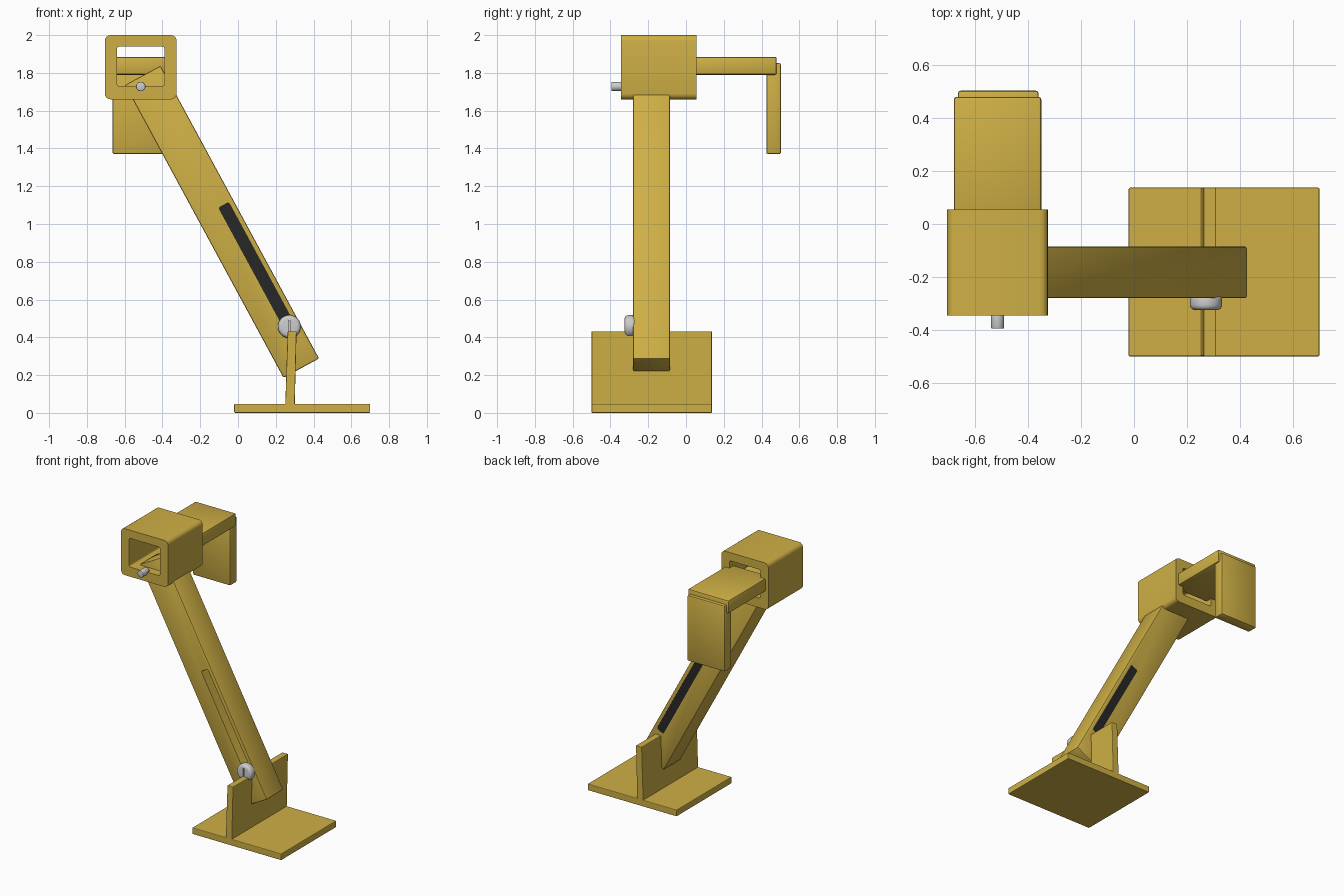
import bpy, bmesh, math
from mathutils import Vector

if "Cube" in bpy.data.objects:
    bpy.data.objects.remove(bpy.data.objects["Cube"])


def material(name, rgb):
    m = bpy.data.materials.new(name)
    m.diffuse_color = (*rgb, 1)
    m.use_nodes = True
    m.node_tree.nodes["Principled BSDF"].inputs["Base Color"].default_value = m.diffuse_color
    return m


gold = material("gold", (0.62, 0.43, 0.06))
dark = material("dark", (0.02, 0.02, 0.02))


def prism(name, pts, y0, y1, mat=None, bevel=0.0, corner=0.0):
    """Extrude an (x, z) outline along y; optionally round its corners, then its edges."""
    bm = bmesh.new()
    face = bm.faces.new([bm.verts.new((x, y0, z)) for x, z in pts])
    ext = bmesh.ops.extrude_face_region(bm, geom=[face])
    verts = [g for g in ext["geom"] if isinstance(g, bmesh.types.BMVert)]
    bmesh.ops.translate(bm, verts=verts, vec=(0, y1 - y0, 0))
    bmesh.ops.recalc_face_normals(bm, faces=bm.faces[:])
    if corner:
        along = [e for e in bm.edges if abs(e.verts[0].co.y - e.verts[1].co.y) > 1e-5]
        bmesh.ops.bevel(bm, geom=along, offset=corner, segments=4, profile=0.5, affect='EDGES')
    if bevel:
        bmesh.ops.bevel(bm, geom=bm.edges[:], offset=bevel, segments=2, profile=0.5, affect='EDGES')
    me = bpy.data.meshes.new(name)
    bm.to_mesh(me)
    bm.free()
    ob = bpy.data.objects.new(name, me)
    bpy.context.collection.objects.link(ob)
    if mat:
        me.materials.append(mat)
    return ob


def rect(x0, x1, z0, z1):
    return [(x0, z0), (x1, z0), (x1, z1), (x0, z1)]


def select(ob):
    bpy.ops.object.select_all(action='DESELECT')
    ob.select_set(True)
    bpy.context.view_layer.objects.active = ob


def cut(ob, cutter):
    mod = ob.modifiers.new("cut", 'BOOLEAN')
    mod.operation, mod.solver, mod.object = 'DIFFERENCE', 'EXACT', cutter
    select(ob)
    bpy.ops.object.modifier_apply(modifier=mod.name)
    bpy.data.objects.remove(cutter)


def smooth(ob):
    select(ob)
    bpy.ops.object.shade_smooth_by_angle(angle=math.radians(35))


def cylinder(name, x, z, r, y0, y1, bevel, segments):
    bpy.ops.mesh.primitive_cylinder_add(vertices=32, radius=r, depth=y1 - y0,
                                        location=(x, (y0 + y1) / 2, z),
                                        rotation=(math.pi / 2, 0, 0))
    ob = bpy.context.object
    ob.name = name
    mod = ob.modifiers.new("bevel", 'BEVEL')
    mod.width, mod.segments = bevel, segments
    bpy.ops.object.modifier_apply(modifier=mod.name)
    return ob


# Foot: flat plate and slightly leaning fin
prism("base_plate", rect(-0.02, 0.70, 0, 0.048), -0.5, 0.137, gold, 0.005)
prism("base_fin", [(0.25, 0.03), (0.30, 0.03), (0.31, 0.432), (0.263, 0.432)],
      -0.5, 0.137, gold, 0.004)

# Leaning arm, laid out in its own along / across directions
origin = Vector((0.335, 0.237))
along = Vector((-0.476, 0.879))
across = Vector((0.879, 0.476))


def arm_rect(u0, u1, v0, v1):
    return [origin + along * u + across * v
            for u, v in ((u0, v0), (u0, v1), (u1, v1), (u1, v0))]


arm = prism("arm", arm_rect(0, 1.763, -0.107, 0.107), -0.28, -0.085, gold, 0.008)
cut(arm, prism("slot_cutter", arm_rect(0.23, 0.955, 0.02, 0.08), -0.4, 0.05, corner=0.01))
smooth(arm)

# Dark strip closing the slot at the back
prism("slot_strip", arm_rect(0.23, 0.955, 0.019, 0.081), -0.11, -0.086, dark, corner=0.01)

# Hollow head
head = prism("head_sleeve", rect(-0.705, -0.325, 1.66, 2.0), -0.345, 0.055, gold, corner=0.03)
cut(head, prism("window_cutter", rect(-0.64, -0.39, 1.73, 1.94), -0.5, 0.2, corner=0.012))
smooth(head)

# Rear bar and hanging plate
for ob in (prism("rear_bar", rect(-0.68, -0.35, 1.79, 1.885), 0.0, 0.48, gold, 0.01),
           prism("hanging_plate", rect(-0.665, -0.36, 1.37, 1.852), 0.425, 0.503, gold, 0.01)):
    smooth(ob)

# Slotted screw and small pin
screw = cylinder("screw", 0.272, 0.457, 0.061, -0.325, -0.265, 0.02, 4)
cut(screw, prism("groove_cutter", rect(0.268, 0.276, 0.43, 0.49), -0.4, -0.31))
smooth(screw)
smooth(cylinder("pin", -0.515, 1.728, 0.025, -0.395, -0.32, 0.005, 2))
